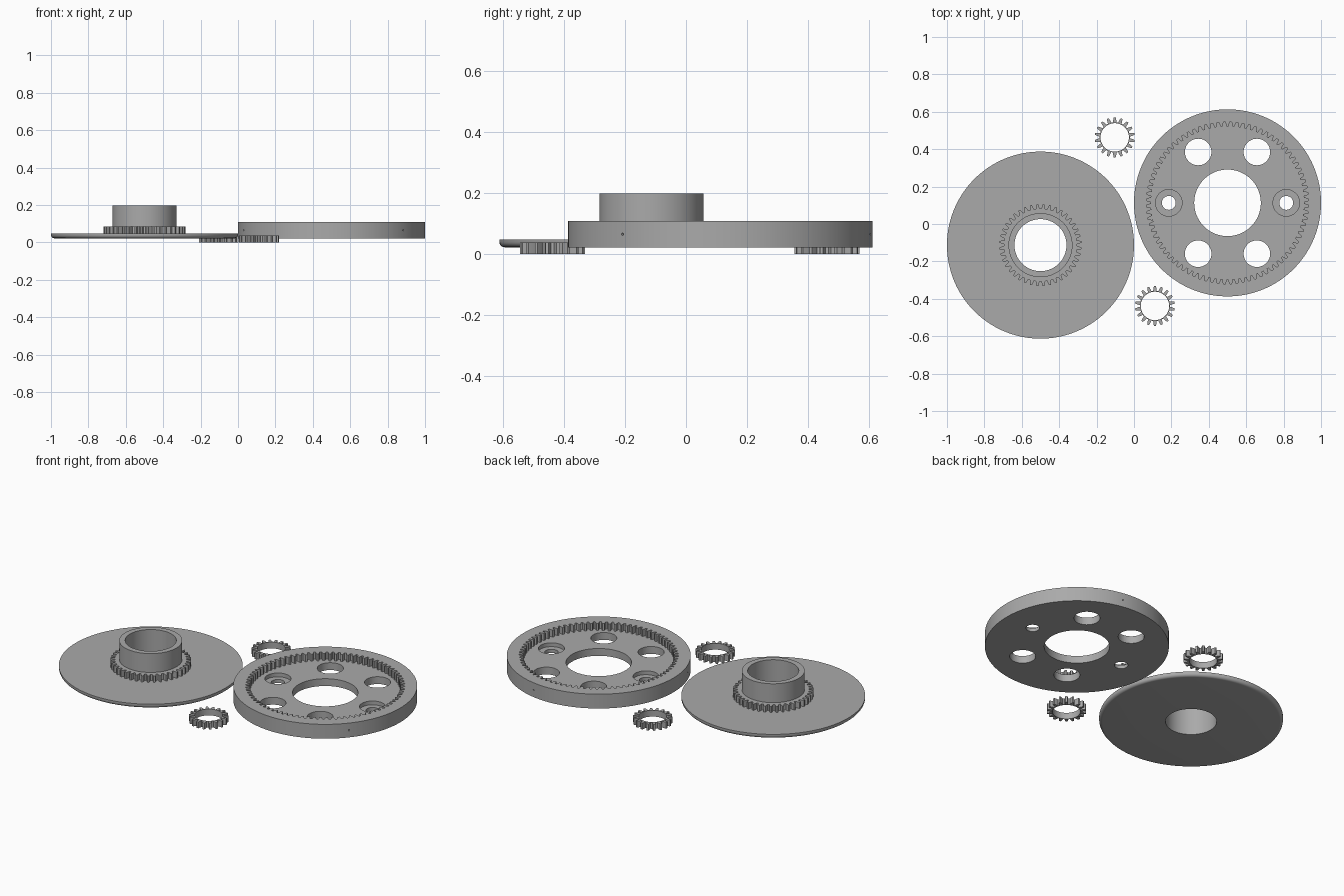
import bpy, bmesh, math
from mathutils import Matrix, Vector

if "Cube" in bpy.data.objects:
    bpy.data.objects.remove(bpy.data.objects["Cube"], do_unlink=True)

steel = bpy.data.materials.new("grey_steel")
steel.use_nodes = True
GREY = (0.4, 0.4, 0.4, 1)
steel.diffuse_color = GREY
steel.node_tree.nodes["Principled BSDF"].inputs["Base Color"].default_value = GREY

# One tooth: (fraction of the pitch, fraction of the tooth height)
TOOTH = [(0.0, 0), (0.17, 0), (0.23, 0.4), (0.36, 1), (0.64, 1), (0.77, 0.4), (0.83, 0)]


def turned(name, location, teeth, section):
    """Ring-shaped solid; section is (z, root radius, tip radius) around its outline."""
    bm = bmesh.new()
    loops = []
    for z, root, tip in section:
        loop = []
        for t in range(teeth):
            for frac, height in TOOTH:
                a = math.tau * (t + frac) / teeth
                r = root + (tip - root) * height
                loop.append(bm.verts.new((r * math.cos(a), r * math.sin(a), z)))
        loops.append(loop)
    n = len(loops[0])
    for k, low in enumerate(loops):
        high = loops[(k + 1) % len(loops)]
        for i in range(n):
            j = (i + 1) % n
            bm.faces.new((low[i], low[j], high[j], high[i]))
    bmesh.ops.recalc_face_normals(bm, faces=bm.faces)
    mesh = bpy.data.meshes.new(name)
    bm.to_mesh(mesh)
    bm.free()
    mesh.materials.append(steel)
    obj = bpy.data.objects.new(name, mesh)
    obj.location = location
    bpy.context.collection.objects.link(obj)
    return obj


def select(obj):
    bpy.ops.object.select_all(action='DESELECT')
    obj.select_set(True)
    bpy.context.view_layer.objects.active = obj


def drill(obj, centre, radius, depth, axis=(0, 0, 1)):
    """Cut a round hole centred on a local point."""
    bm = bmesh.new()
    turn = Vector((0, 0, 1)).rotation_difference(Vector(axis)).to_matrix().to_4x4()
    bmesh.ops.create_cone(bm, cap_ends=True, segments=48, radius1=radius, radius2=radius,
                          depth=depth, matrix=Matrix.Translation(centre) @ turn)
    mesh = bpy.data.meshes.new("drill")
    bm.to_mesh(mesh)
    bm.free()
    mesh.materials.append(steel)
    cutter = bpy.data.objects.new("drill", mesh)
    cutter.location = obj.location
    cutter.hide_render = True
    bpy.context.collection.objects.link(cutter)
    bpy.context.view_layer.update()
    mod = obj.modifiers.new("hole", 'BOOLEAN')
    mod.operation = 'DIFFERENCE'
    mod.solver = 'EXACT'
    mod.object = cutter
    select(obj)
    bpy.ops.object.modifier_apply(modifier=mod.name)
    bpy.data.objects.remove(cutter, do_unlink=True)


def plain(z, r):
    return (z, r, r)


# Flanged sun gear: disc with rounded lower edge, toothed step, hollow hub
BASE = 0.022
FILLET = 0.018
edge = [plain(BASE + FILLET * (1 - math.cos(a)), 0.5 - FILLET * (1 - math.sin(a)))
        for a in (math.radians(d) for d in range(0, 91, 15))]
sun = turned("sun_gear", (-0.5, -0.113, 0), 40, [plain(BASE, 0.139)] + edge + [
    plain(0.048, 0.5), (0.048, 0.195, 0.219), (0.085, 0.195, 0.219),
    plain(0.085, 0.171), plain(0.198, 0.171), plain(0.198, 0.139)])

# Internal ring gear with a recessed floor
FLOOR = 0.066
ring = turned("ring_gear", (0.5, 0.113, 0), 80, [
    plain(BASE, 0.178), plain(BASE, 0.5), plain(0.108, 0.5),
    (0.108, 0.409, 0.433), (FLOOR, 0.409, 0.433), plain(FLOOR, 0.178)])

# Four lightening holes and two counterbored holes in the floor
for k in range(6):
    a = math.radians(60 * k)
    spot = (0.314 * math.cos(a), 0.314 * math.sin(a))
    if k % 3:
        drill(ring, (*spot, 0.04), 0.071, 0.2)
    else:
        drill(ring, (*spot, 0.04), 0.037, 0.2)
        drill(ring, (*spot, 0.093), 0.071, 0.1)

# Three tiny radial pin holes in the rim
for k in range(3):
    a = math.radians(80 + 120 * k)
    out = Vector((math.cos(a), math.sin(a), 0))
    drill(ring, out * 0.5 + Vector((0, 0, 0.065)), 0.004, 0.04, out)

# Two loose planet gears
planets = [turned(name, spot, 18, [
    plain(0, 0.076), (0, 0.081, 0.107), (0.038, 0.081, 0.107), plain(0.038, 0.076)])
    for name, spot in (("back_planet_gear", (-0.103, 0.463, 0)),
                       ("front_planet_gear", (0.112, -0.438, 0)))]

for obj in [sun, ring] + planets:
    select(obj)
    bpy.ops.object.shade_smooth_by_angle(angle=math.radians(25))
